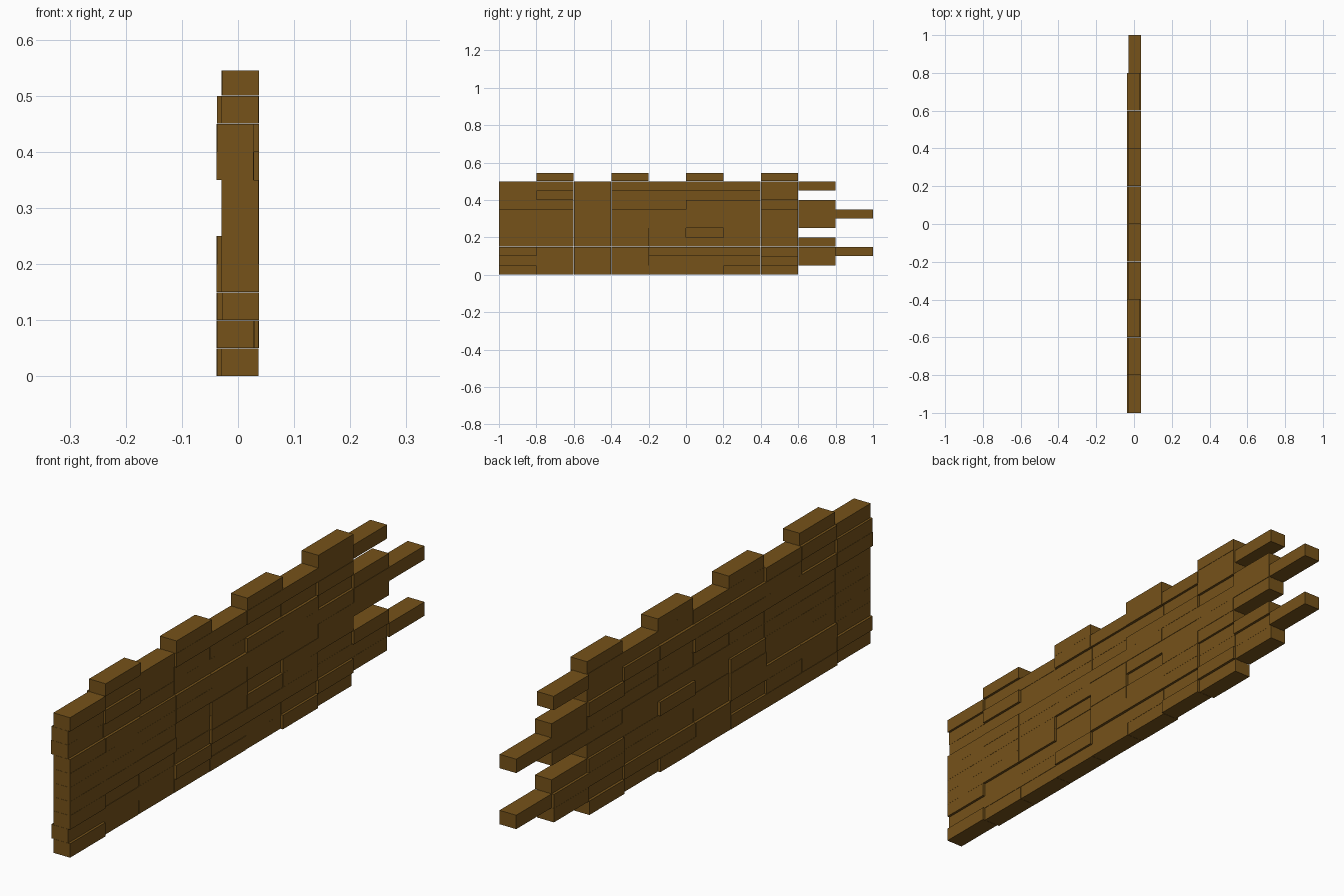
import bpy, bmesh, random
from mathutils import Matrix, Vector

if "Cube" in bpy.data.objects:
    bpy.data.objects.remove(bpy.data.objects["Cube"])

random.seed(7)
LENGTH, WIDTH, HEIGHT = 0.2, 0.066, 0.05
RIGHT, LEFT = 0.004, -0.0045

mat = bpy.data.materials.new("brown_brick")
mat.diffuse_color = (0.18, 0.085, 0.01, 1)
mat.use_nodes = True
mat.node_tree.nodes["Principled BSDF"].inputs["Base Color"].default_value = mat.diffuse_color

# Bricks per course: toothed right end, every other brick on the top course
course_ends = [8, 9, 10, 9, 8, 9, 10, 9, 8, 9]
courses = [list(range(n)) for n in course_ends] + [[1, 3, 5, 7]]


def add_brick(bm, col, row, shift):
    """One separate brick, nudged sideways and a hair out of line."""
    h = HEIGHT - 0.005 if row == 10 else HEIGHT
    jitter = random.uniform(-0.0008, 0.0008)
    centre = Vector((shift + jitter, -0.9 + col * LENGTH, row * HEIGHT + h / 2))
    size = Matrix.Diagonal((WIDTH, LENGTH - 0.001, h - 0.0004, 1))
    bmesh.ops.create_cube(bm, size=1, matrix=Matrix.Translation(centre) @ size)


# One object per course
for row, cols in enumerate(courses):
    bm = bmesh.new()
    for col in cols:
        if row in (5, 10) or col == 9:
            shift = RIGHT
        elif col == 0:
            shift = LEFT if row in (1, 7, 8) else RIGHT
        else:
            shift = random.choice((LEFT, RIGHT))
        add_brick(bm, col, row, shift)
    mesh = bpy.data.meshes.new(f"brick_course_{row + 1}")
    bm.to_mesh(mesh)
    bm.free()
    mesh.materials.append(mat)
    course = bpy.data.objects.new(mesh.name, mesh)
    bpy.context.collection.objects.link(course)
